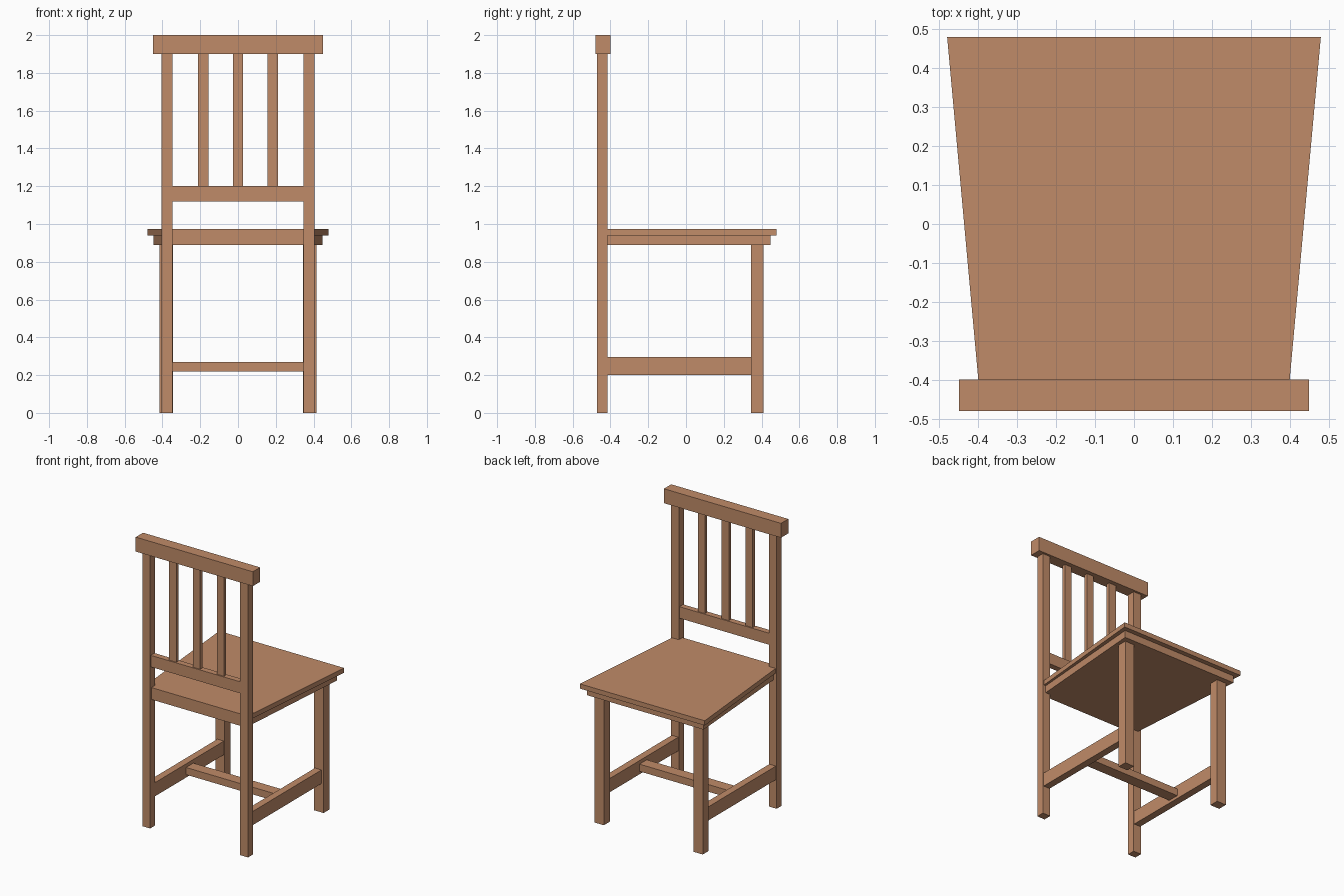
import bpy

cube = bpy.data.objects.get("Cube")
if cube:
    bpy.data.objects.remove(cube, do_unlink=True)

wood = bpy.data.materials.new("warm_wood")
wood.use_nodes = True
colour = (0.53, 0.26, 0.14, 1)
wood.diffuse_color = colour
wood.node_tree.nodes["Principled BSDF"].inputs["Base Color"].default_value = colour


def slab(name, back, front, y, z):
    """Straight block whose half width runs from back to front."""
    outline = [(-back, y[0]), (back, y[0]), (front, y[1]), (-front, y[1])]
    verts = [(px, py, pz) for pz in z for px, py in outline]
    sides = [(i, (i + 1) % 4, (i + 1) % 4 + 4, i + 4) for i in range(4)]
    mesh = bpy.data.meshes.new(name)
    mesh.from_pydata(verts, [], [(3, 2, 1, 0), (4, 5, 6, 7)] + sides)
    mesh.materials.append(wood)
    obj = bpy.data.objects.new(name, mesh)
    bpy.context.collection.objects.link(obj)
    return obj


def bar(name, x, width, y, z):
    """Rectangular bar centred at x."""
    obj = slab(name, width / 2, width / 2, y, z)
    obj.location.x = x
    return obj


# Tapered seat board and the frame under it
slab("seat", 0.395, 0.48, (-0.455, 0.48), (0.94, 0.973))
slab("seat_frame", 0.38, 0.448, (-0.455, 0.447), (0.89, 0.94))

# Legs, back posts and side stretchers in pairs
for side, s in (("left", 1), ("right", -1)):
    bar(side + "_back_post", s * 0.376, 0.06, (-0.47, -0.415), (0, 1.9))
    bar(side + "_front_leg", s * 0.38, 0.072, (0.345, 0.41), (0, 0.89))
    bar(side + "_stretcher", s * 0.375, 0.05, (-0.415, 0.345), (0.2, 0.295))

# Cross stretcher between the side stretchers
bar("cross_stretcher", 0, 0.7, (-0.07, 0.01), (0.22, 0.27))

# Backrest rails and slats
bar("top_rail", 0, 0.9, (-0.48, -0.4), (1.9, 2))
bar("lower_rail", 0, 0.7, (-0.463, -0.422), (1.12, 1.2))
for i in (-1, 0, 1):
    bar("back_slat", i * 0.183, 0.055, (-0.455, -0.43), (1.2, 1.9))
